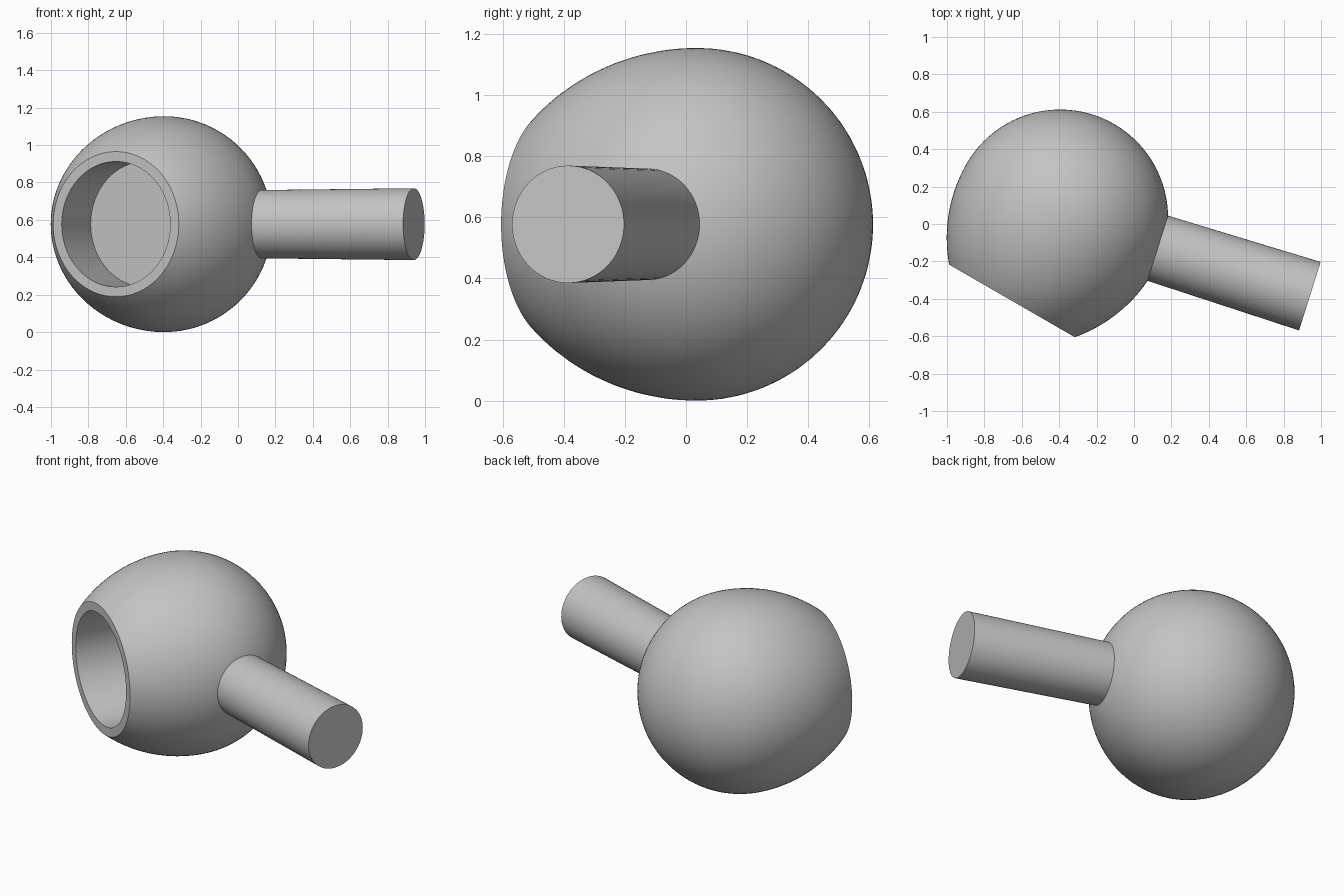
import bpy, bmesh
from math import sin, cos, pi, radians, sqrt, asin
from mathutils import Vector

default = bpy.data.objects.get("Cube")
if default:
    bpy.data.objects.remove(default, do_unlink=True)

grey = bpy.data.materials.new("plain_grey")
grey.use_nodes = True
colour = (0.55, 0.55, 0.55, 1)
grey.diffuse_color = colour
grey.node_tree.nodes["Principled BSDF"].inputs["Base Color"].default_value = colour

R = 0.577                               # ball radius
CENTRE = Vector((-0.395, 0.035, R))


def revolve(name, profile, direction, steps=96):
    """Spin (radius, height) points about an axis that leaves the ball centre."""
    bm = bmesh.new()
    verts = [bm.verts.new((r, 0, h)) for r, h in profile]
    edges = [bm.edges.new(pair) for pair in zip(verts, verts[1:])]
    bmesh.ops.spin(bm, geom=verts + edges, cent=(0, 0, 0), axis=(0, 0, 1),
                   angle=2 * pi, steps=steps, use_merge=True)
    bmesh.ops.remove_doubles(bm, verts=bm.verts, dist=1e-5)
    bmesh.ops.recalc_face_normals(bm, faces=bm.faces)
    mesh = bpy.data.meshes.new(name)
    bm.to_mesh(mesh)
    bm.free()
    mesh.materials.append(grey)
    obj = bpy.data.objects.new(name, mesh)
    bpy.context.collection.objects.link(obj)
    obj.location = CENTRE
    obj.rotation_mode = 'QUATERNION'
    obj.rotation_quaternion = direction.to_track_quat('Z', 'Y')
    bpy.ops.object.select_all(action='DESELECT')
    obj.select_set(True)
    bpy.context.view_layer.objects.active = obj
    bpy.ops.object.shade_smooth_by_angle(angle=radians(35))
    return obj


# Bowl: round back, gently tapering front, flat rim and cylindrical recess
mouth, rim, bore, depth = 0.515, 0.388, 0.335, 0.31
drop = R - rim
arc = (mouth ** 2 + drop ** 2) / (2 * drop)
sweep = asin(mouth / arc)
n = 24
back = [(R * sin(i / n * pi / 2), -R * cos(i / n * pi / 2)) for i in range(n)]
front = [(R - arc + arc * cos(i / n * sweep), arc * sin(i / n * sweep))
         for i in range(n + 1)]
recess = [(bore, mouth), (bore, mouth - depth), (0, mouth - depth)]
revolve("bowl", back + front + recess, Vector((-0.5, -sqrt(0.75), 0)))

# Handle: slightly flared stem rooted in the bowl
angle = radians(-17.5)
revolve("handle", [(0, 0.5), (0.182, 0.5), (0.192, 1.4), (0, 1.4)],
        Vector((cos(angle), sin(angle), 0)), 64)
